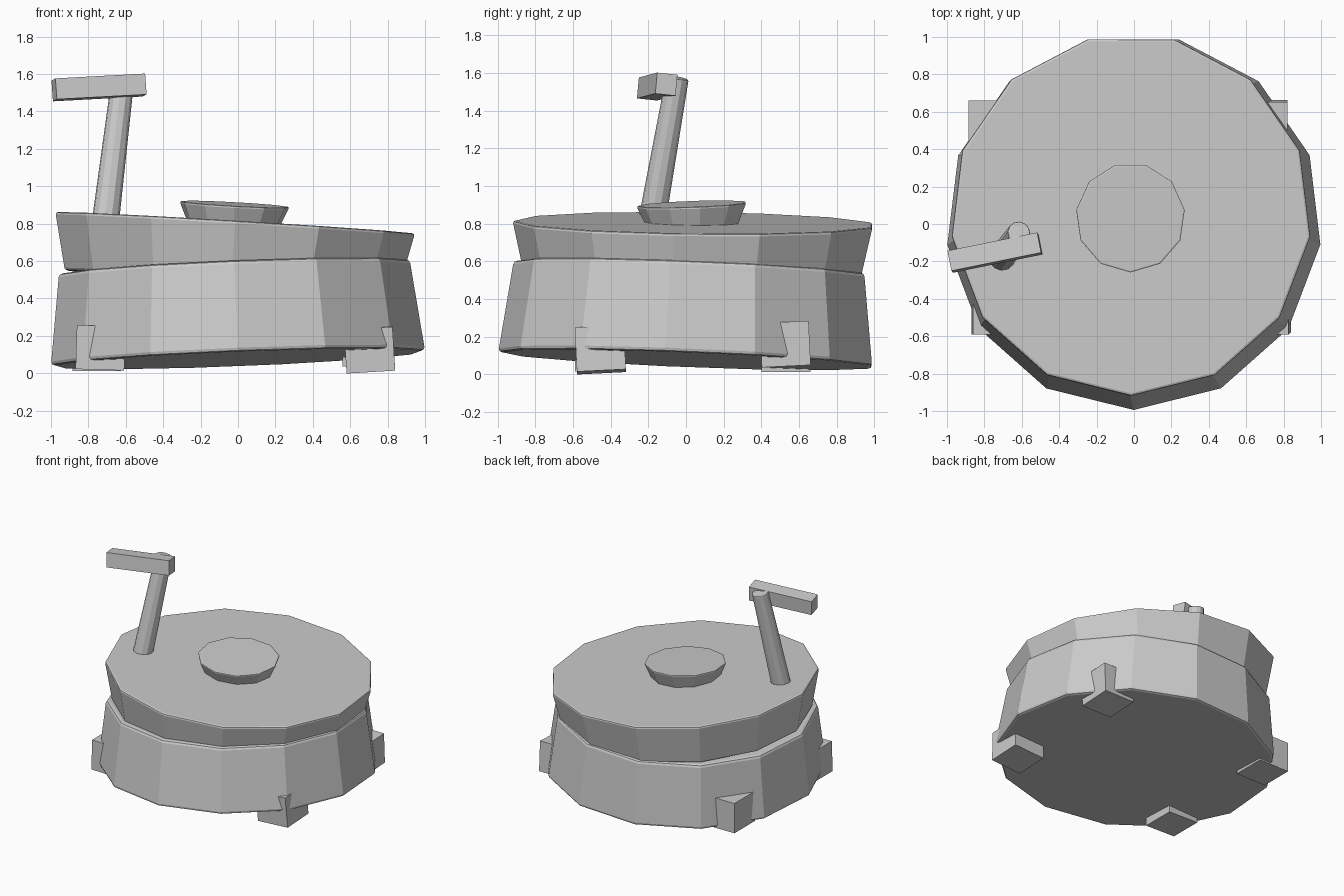
import bpy, bmesh
from math import sin, cos, pi, radians
from mathutils import Vector, Matrix

cube = bpy.data.objects.get("Cube")
if cube:
    bpy.data.objects.remove(cube, do_unlink=True)

grey = bpy.data.materials.new("plain grey")
grey.use_nodes = True
grey.diffuse_color = (0.6, 0.6, 0.6, 1)
grey.node_tree.nodes["Principled BSDF"].inputs["Base Color"].default_value = grey.diffuse_color


def tilt(slope_x, slope_y):
    """Rotation that turns the level plane into one with these slopes."""
    normal = Vector((-slope_x, -slope_y, 1))
    return Vector((0, 0, 1)).rotation_difference(normal).to_matrix().to_4x4()


def finish(name, bm, matrix, bevel=0):
    bmesh.ops.recalc_face_normals(bm, faces=bm.faces)
    mesh = bpy.data.meshes.new(name)
    bm.to_mesh(mesh)
    bm.free()
    mesh.materials.append(grey)
    obj = bpy.data.objects.new(name, mesh)
    obj.matrix_world = matrix
    bpy.context.collection.objects.link(obj)
    if bevel:
        mod = obj.modifiers.new("rounded_rims", 'BEVEL')
        mod.width = bevel
        mod.segments = 2
        mod.limit_method = 'ANGLE'
        mod.angle_limit = radians(40)
    return obj


def drum(name, sides, r_base, r_top, height, matrix, bevel=0):
    """Tapered prism standing on its origin, with one corner facing front."""
    bm = bmesh.new()
    rings = []
    for r, z in ((r_base, 0), (r_top, height)):
        angles = [2 * pi * i / sides - pi / 2 for i in range(sides)]
        rings.append([bm.verts.new((r * cos(a), r * sin(a), z)) for a in angles])
    low, high = rings
    bm.faces.new(low[::-1])
    bm.faces.new(high)
    for i in range(sides):
        j = (i + 1) % sides
        bm.faces.new((low[i], low[j], high[j], high[i]))
    return finish(name, bm, matrix, bevel)


def box(name, size, matrix):
    bm = bmesh.new()
    bmesh.ops.create_cube(bm, size=1, matrix=Matrix.Diagonal((*size, 1)))
    return finish(name, bm, matrix)


# Main body, lid and centre knob
drum("body", 13, 1.008, 0.945, 0.49,
     Matrix.Translation((0, 0.01, 0.077)) @ tilt(0.04, -0.04), 0.02)
drum("lid", 13, 0.9, 0.97, 0.31,
     Matrix.Translation((-0.034, 0.045, 0.495)) @ tilt(-0.06, -0.012), 0.015)
drum("knob", 11, 0.245, 0.298, 0.12,
     Matrix.Translation((-0.025, 0.038, 0.785)) @ tilt(-0.055, 0.035), 0.012)

# Leaning crank rod
base, top = Vector((-0.71, -0.183, 0.8)), Vector((-0.615, -0.046, 1.575))
lean = (top - base).to_track_quat('Z', 'Y').to_matrix().to_4x4()
drum("crank_rod", 12, 0.073, 0.061, (top - base).length,
     Matrix.Translation(base) @ lean, 0.008)

# Crank handle
turn = (Matrix.Rotation(radians(11.5), 4, 'Z') @ Matrix.Rotation(radians(-3), 4, 'Y')
        @ Matrix.Rotation(radians(-6), 4, 'X'))
box("crank_handle", (0.49, 0.11, 0.112), Matrix.Translation((-0.743, -0.153, 1.528)) @ turn)

# Four block feet, each slightly askew
feet = {
    "front_left_foot": ((0.703, -0.455, 0.13), 0.06, 0.05),
    "front_right_foot": ((-0.735, -0.46, 0.136), -0.03, 0.0),
    "back_left_foot": ((0.69, 0.527, 0.16), 0.0, 0.05),
    "back_right_foot": ((-0.755, 0.53, 0.13), 0.0, 0.0),
}
for name, (centre, sx, sy) in feet.items():
    box(name, (0.26, 0.26, 0.235), Matrix.Translation(centre) @ tilt(sx, sy))
